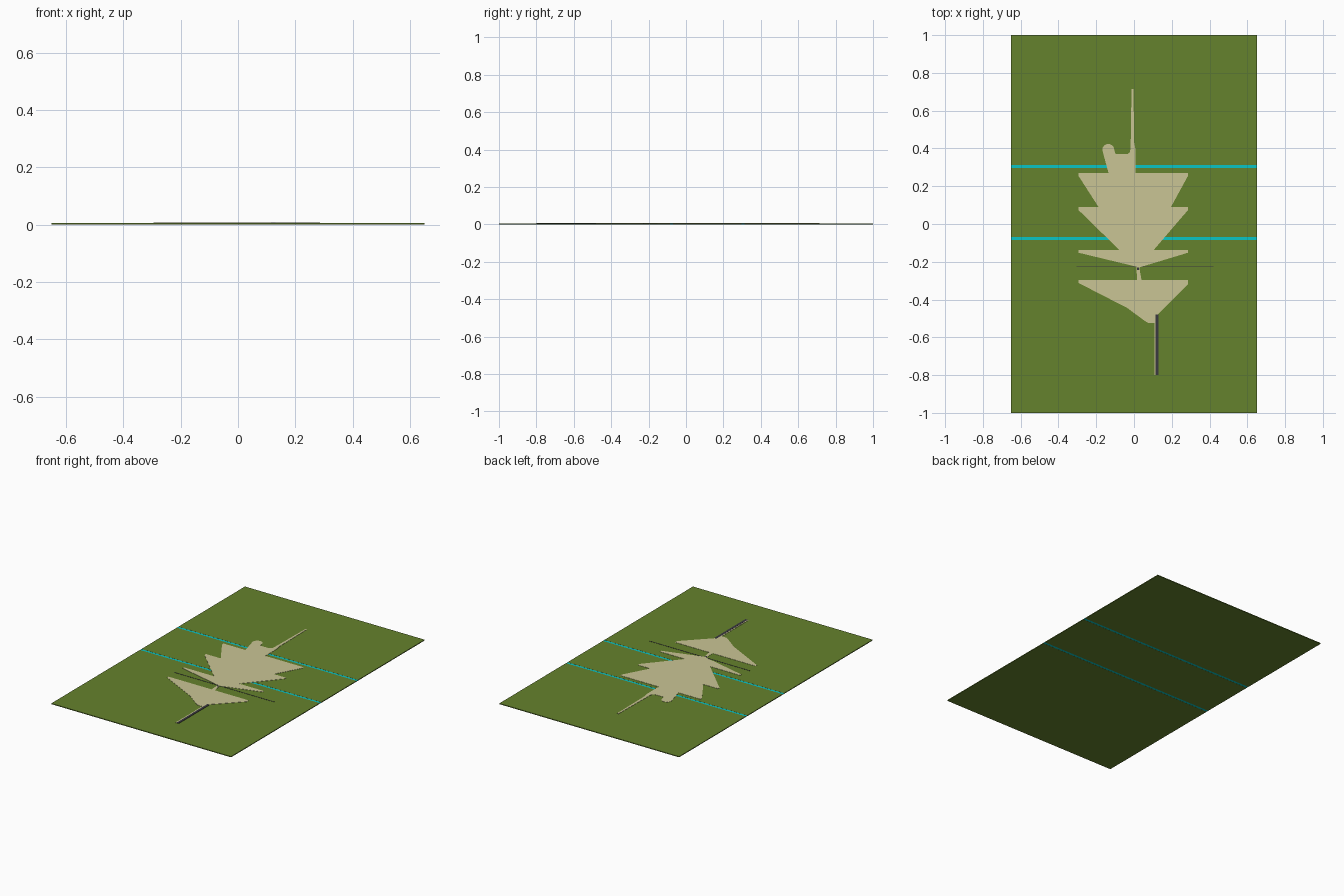
import bpy, bmesh, math

if "Cube" in bpy.data.objects:
    bpy.data.objects.remove(bpy.data.objects["Cube"])


def material(name, rgb):
    m = bpy.data.materials.new(name)
    m.diffuse_color = (*rgb, 1)
    m.use_nodes = True
    m.node_tree.nodes["Principled BSDF"].inputs["Base Color"].default_value = m.diffuse_color
    return m


GREEN = material("olive green", (0.13, 0.223, 0.026))
CYAN = material("cyan", (0.003, 0.56, 0.56))
BEIGE = material("beige", (0.59, 0.56, 0.30))
DARK = material("dark grey", (0.042, 0.04, 0.05))


def plate(name, outline, z0, z1, mat):
    """Flat outline extruded from z0 to z1."""
    bm = bmesh.new()
    face = bm.faces.new([bm.verts.new((x, y, z0)) for x, y in outline])
    top = bmesh.ops.extrude_face_region(bm, geom=[face])["geom"]
    bmesh.ops.translate(bm, vec=(0, 0, z1 - z0),
                        verts=[v for v in top if isinstance(v, bmesh.types.BMVert)])
    bmesh.ops.recalc_face_normals(bm, faces=bm.faces)
    me = bpy.data.meshes.new(name)
    bm.to_mesh(me)
    bm.free()
    me.materials.append(mat)
    ob = bpy.data.objects.new(name, me)
    bpy.context.collection.objects.link(ob)
    return ob


def rect(x0, x1, y0, y1):
    return [(x0, y0), (x1, y0), (x1, y1), (x0, y1)]


# Green panels separated by two cyan bands
W, T, B = 0.65, 0.005, 0.008
bands = (-0.077, 0.304)
edges = [-1.0]
for y in bands:
    plate("cyan_band", rect(-W, W, y - B, y + B), 0.0005, T - 0.0005, CYAN)
    edges += [y - B, y + B]
edges.append(1.0)
for y0, y1 in zip(edges[::2], edges[1::2]):
    plate("green_panel", rect(-W, W, y0, y1), 0, T, GREEN)

# Beige emblem: spike, rounded knob, stepped wings and tail
knob = [(-0.136 + 0.032 * math.cos(a), 0.392 + 0.032 * math.sin(a))
        for a in (math.pi * i / 8 for i in range(9))]
left = [(-0.013, 0.715), (-0.018, 0.40), (-0.022, 0.38), (-0.034, 0.371), (-0.098, 0.371)]
left += knob + [(-0.135, 0.27), (-0.294, 0.27), (-0.294, 0.255), (-0.188, 0.09),
                (-0.294, 0.09), (-0.294, 0.074), (-0.077, -0.138), (-0.294, -0.138),
                (-0.294, -0.152), (0.013, -0.226), (0.016, -0.297), (-0.294, -0.297),
                (-0.294, -0.312), (-0.035, -0.445), (0.05, -0.508), (0.075, -0.524),
                (0.108, -0.524), (0.108, -0.80), (0.115, -0.80)]
right = [(0.115, -0.49), (0.286, -0.318), (0.286, -0.297), (0.04, -0.297), (0.028, -0.23),
         (0.286, -0.152), (0.286, -0.138), (0.104, -0.138), (0.286, 0.074), (0.286, 0.09),
         (0.196, 0.09), (0.286, 0.255), (0.286, 0.27), (0.009, 0.27), (0.008, 0.395),
         (0.001, 0.43), (-0.003, 0.715)]
plate("emblem", left + right, T, 0.0065, BEIGE)

# Dark trim: thin cross line and tail bar
plate("cross_line", rect(-0.305, 0.42, -0.228, -0.224), T, 0.0062, DARK)
plate("tail_bar", rect(0.115, 0.131, -0.80, -0.48), T, 0.007, DARK)
plate("waist_mark", rect(0.015, 0.026, -0.243, -0.23), T, 0.007, DARK)
